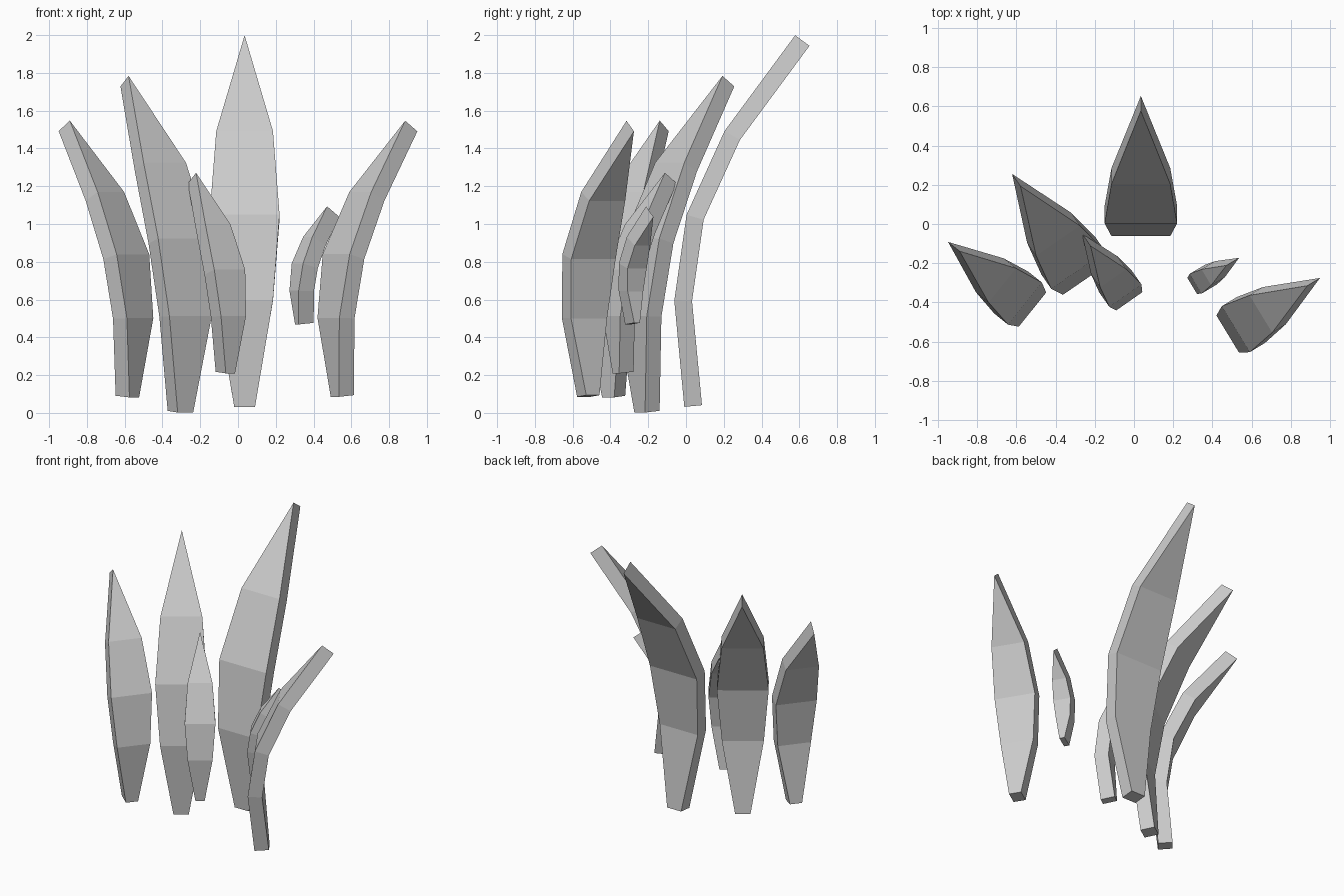
import bpy
from math import radians, sin, cos

if "Cube" in bpy.data.objects:
    bpy.data.objects.remove(bpy.data.objects["Cube"])

# Leaf front surface at full size: (half width, lean, height) from base to tip
PROFILE = [(0.055, 0.0, 0.0), (0.15, -0.053, 0.563), (0.185, 0.012, 1.017),
           (0.15, 0.213, 1.46), (0.0, 0.587, 1.967)]
THICKNESS = 0.094


def leaf(name, tip_x, tip_y, base_z, size, turn):
    """Bent, pointed blade of constant thickness, placed by its outer tip."""
    verts = []
    for w, y, z in PROFILE[:-1]:
        verts += [(-w * size, y * size, z * size), (w * size, y * size, z * size)]
    verts.append((0, PROFILE[-1][1] * size, PROFILE[-1][2] * size))
    faces = [(i, i + 1, i + 3, i + 2) for i in (0, 2, 4)] + [(6, 7, 8)]
    mesh = bpy.data.meshes.new(name)
    mesh.from_pydata(verts, [], faces)
    obj = bpy.data.objects.new(name, mesh)
    bpy.context.collection.objects.link(obj)

    a = radians(turn)
    reach = PROFILE[-1][1] * size + 0.075
    obj.location = (tip_x + reach * sin(a), tip_y - reach * cos(a), base_z)
    obj.rotation_euler.z = a

    solid = obj.modifiers.new("thickness", 'SOLIDIFY')
    solid.thickness = THICKNESS
    solid.offset = -1


# The cluster of leaves
leaf("back_leaf", 0.035, 0.653, 0.032, 1.0, 0)
leaf("left_leaf", -0.622, 0.255, 0.002, 0.906, 34.5)
leaf("far_left_leaf", -0.949, -0.092, 0.082, 0.745, 51.3)
leaf("front_leaf", -0.265, -0.05, 0.209, 0.54, 35)
leaf("right_leaf", 0.949, -0.276, 0.085, 0.743, -58.7)
leaf("small_right_leaf", 0.536, -0.173, 0.468, 0.318, -59.2)
